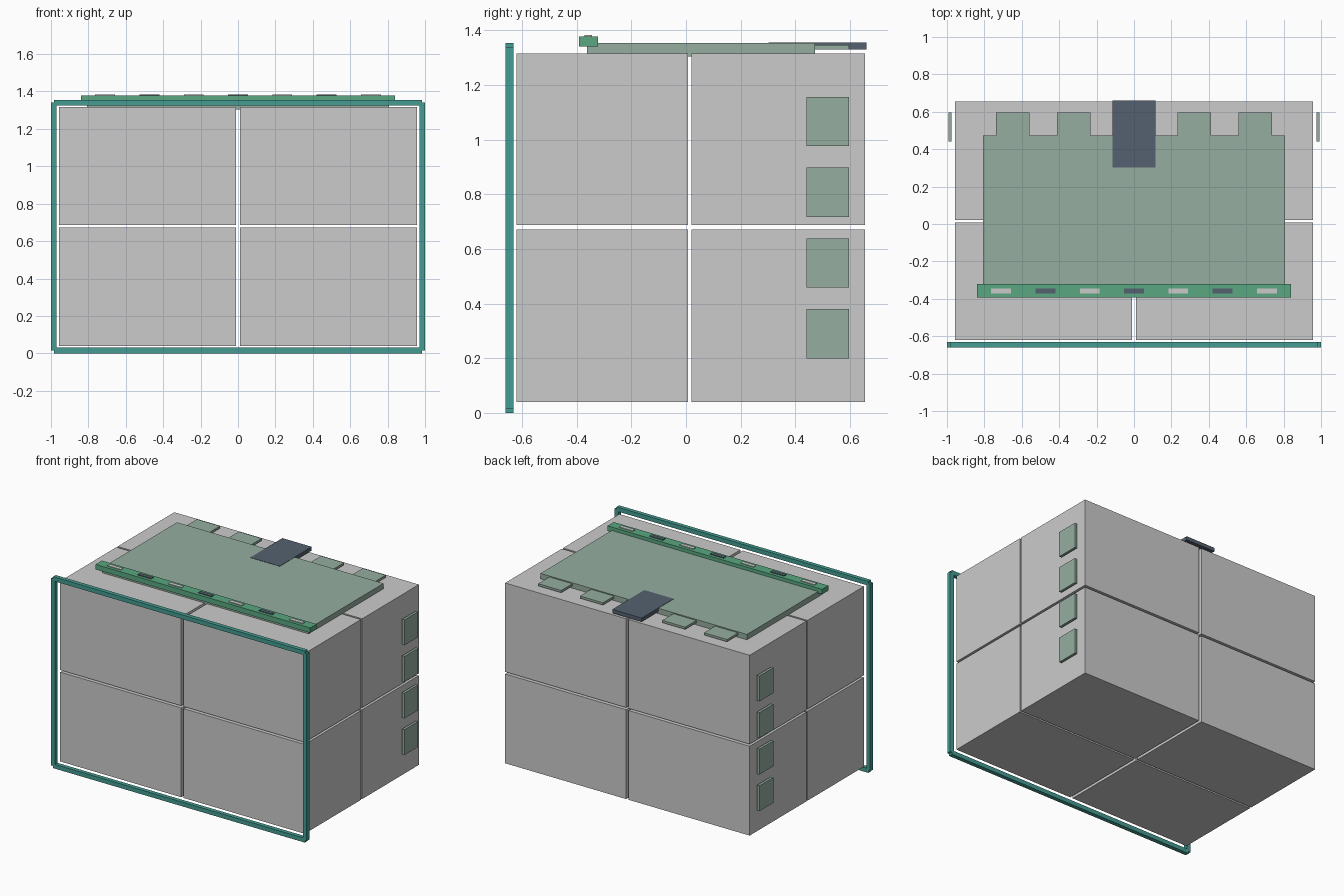
import bpy

if "Cube" in bpy.data.objects:
    bpy.data.objects.remove(bpy.data.objects["Cube"])


def material(name, rgb):
    m = bpy.data.materials.new(name)
    m.diffuse_color = (*rgb, 1)
    m.use_nodes = True
    m.node_tree.nodes["Principled BSDF"].inputs["Base Color"].default_value = m.diffuse_color
    return m


TEAL = material("teal", (0.06, 0.34, 0.29))
PALE = material("pale_green", (0.30, 0.42, 0.35))
GREEN = material("green", (0.10, 0.39, 0.22))
SLATE = material("slate", (0.09, 0.12, 0.16))


def box(name, x, y, z, mat=None):
    """Box from (min, max) ranges on each axis."""
    bpy.ops.mesh.primitive_cube_add(size=1)
    ob = bpy.context.object
    ob.name = name
    ob.location = [(a + b) / 2 for a, b in (x, y, z)]
    ob.scale = [b - a for a, b in (x, y, z)]
    bpy.ops.object.transform_apply(location=False, rotation=False, scale=True)
    if mat:
        ob.data.materials.append(mat)
    return ob


def span(centre, size):
    return (centre - size / 2, centre + size / 2)


# Eight large body blocks with narrow see-through gaps
for x in ((-0.957, -0.010), (0.010, 0.957)):
    for y in ((-0.621, 0.008), (0.021, 0.655)):
        for z in ((0.040, 0.672), (0.687, 1.316)):
            box("body_block", x, y, z)

# Front frame: four bars meeting at their centre lines
FRAME_Y = (-0.660, -0.631)
for x in (-0.985, 0.985):
    box("frame_upright", span(x, 0.03), FRAME_Y, (0.015, 1.340), TEAL)
for z in (0.015, 1.340):
    box("frame_rail", (-0.985, 0.985), FRAME_Y, span(z, 0.03), TEAL)

# Top plate
box("top_plate", (-0.808, 0.808), (-0.363, 0.473), (1.305, 1.354), PALE)

# Front bar on the plate with its row of inlaid markers
box("plate_bar", (-0.840, 0.840), (-0.392, -0.322), (1.342, 1.378), GREEN)
PITCH = 0.237
for i in range(-3, 4):
    box("bar_marker", span(i * PITCH, 0.106), (-0.371, -0.344), (1.372, 1.383),
        None if i % 2 else SLATE)

# Dark latch over the rear edge
box("rear_latch", (-0.115, 0.115), (0.302, 0.660), (1.330, 1.356), SLATE)

# Rear tabs and side pads, mirrored left and right
for s in (-1, 1):
    for x in (0.322, 0.649):
        box("rear_tab", span(s * x, 0.18), (0.443, 0.597), (1.331, 1.347), PALE)
    for i in range(4):
        box("side_pad", span(s * 0.984, 0.018), (0.442, 0.597),
            span(0.29 + 0.259 * i, 0.18), PALE)
